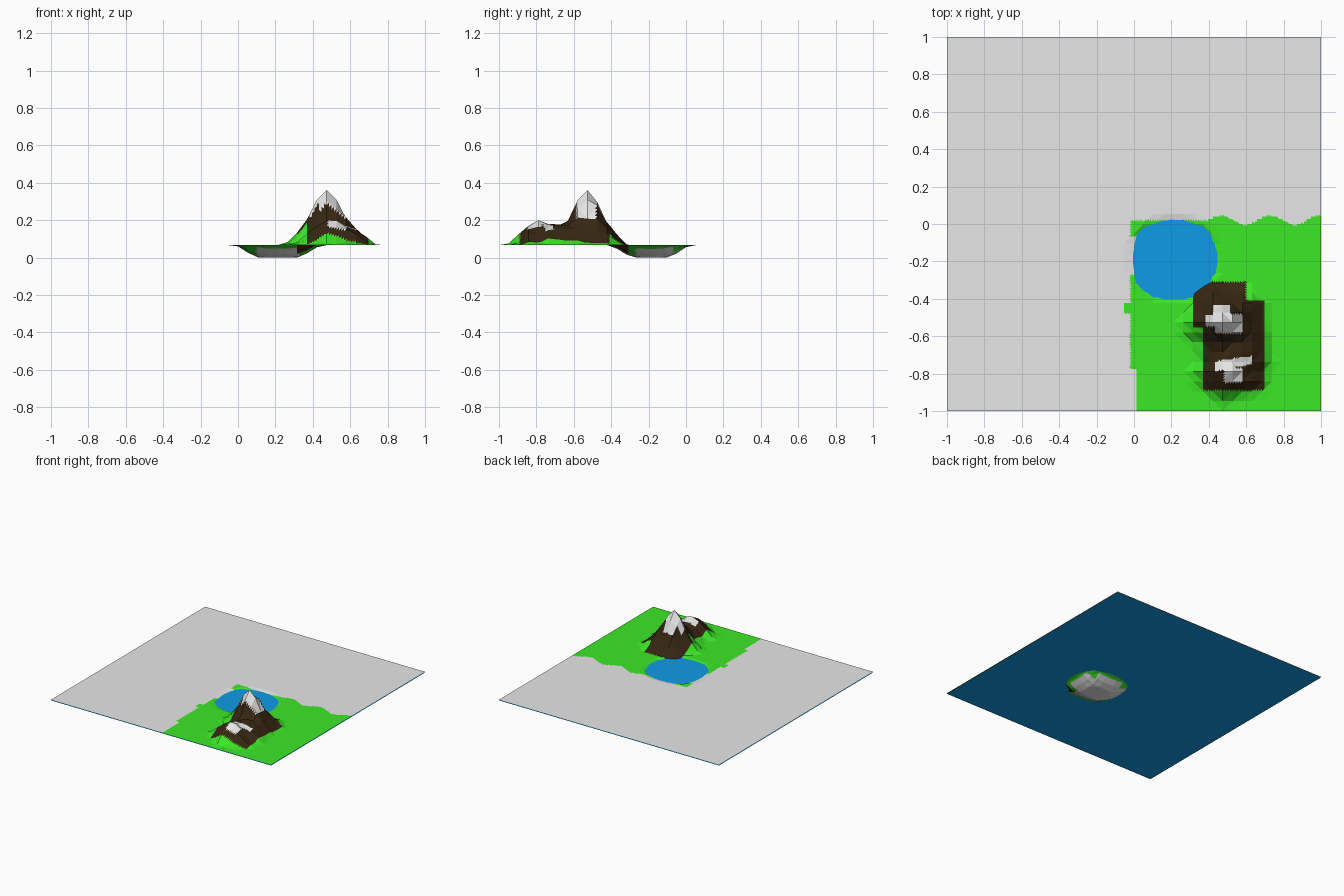
import bpy, bmesh, math

if "Cube" in bpy.data.objects:
    bpy.data.objects.remove(bpy.data.objects["Cube"])

BASE, WATER = 0.067, 0.061


def material(name, rgb):
    m = bpy.data.materials.new(name)
    m.diffuse_color = (*rgb, 1)
    m.use_nodes = True
    m.node_tree.nodes["Principled BSDF"].inputs["Base Color"].default_value = m.diffuse_color
    return m


GREY, GREEN, BROWN = 0, 1, 2
mats = [material("pale grey", (0.8, 0.8, 0.8)),
        material("grass green", (0.045, 0.8, 0.02)),
        material("rock brown", (0.038, 0.02, 0.006))]
blue = material("water blue", (0.005, 0.33, 0.8))


def interp(t, pts):
    """Piecewise linear profile lookup."""
    if t <= pts[0][0]:
        return pts[0][1]
    for (a, p), (b, q) in zip(pts, pts[1:]):
        if t <= b:
            return p + (q - p) * (t - a) / (b - a)
    return pts[-1][1]


def inside(x, y, x0, x1, y0, y1):
    return x0 < x < x1 and y0 < y < y1


TALL = [(0, .295), (.05, .24), (.10, .13), (.16, .045), (.21, 0)]
SMALL = [(0, .15), (.05, .115), (.10, .08), (.16, .02), (.2, 0)]
SADDLE = [(0, .115), (.08, .10), (.14, .05), (.2, 0)]
BASIN = [(.45, BASE), (.72, .037), (.9, .008), (1, 0)]


def peak(x, y, cx, cy, profile, right=1.0, front=1.0):
    dx, dy = x - cx, y - cy
    if dx > 0:
        dx /= right
    if dy < 0:
        dy /= front
    r = math.hypot(dx, dy)
    # craggy variation of the slope around the peak
    r *= 1 + 0.1 * math.sin(5 * math.atan2(dy, dx) + 1)
    return interp(r, profile)


def height(x, y):
    hill = max(peak(x, y, .474, -.526, TALL, 1.2),
               peak(x, y, .50, -.789, SMALL, 1.15, .8),
               peak(x, y, .54, -.67, SADDLE))
    u = (abs((x - .215) / .235) ** 3 + abs((y + .19) / .215) ** 3) ** (1 / 3)
    return BASE + hill - interp(u, BASIN)


def colour(x, y, z):
    # snow caps
    if (inside(x, y, .43, .575, -.585, -.48) or inside(x, y, .42, .51, -.53, -.43)
            or inside(x, y, .385, .45, -.545, -.49)):
        return GREY
    if inside(x, y, .43, .63, -.79 + .2 * (x - .43), -.735 + .15 * (x - .43)) \
            or inside(x, y, .48, .58, -.85, -.77):
        return GREY
    # bare rock
    if (inside(x, y, .32, .6, -.55, -.31) or inside(x, y, .37, .7, -.89, -.41)):
        return BROWN
    # lake bed
    if inside(x, y, -.05, .41, -.27, -.07) or inside(x, y, .1, .33, -.37, -.01):
        return GREY
    # grass with a ragged border
    left = -.02 + (.03 if y < -.78 else 0) - (.03 if -.48 < y < -.42 else 0)
    top = .02 if x < .4 else .02 + .025 * math.sin((x - .4) * 24)
    return GREEN if x > left and y < top else GREY


def finish(bm, name, materials):
    me = bpy.data.meshes.new(name)
    bm.to_mesh(me)
    bm.free()
    for m in materials:
        me.materials.append(m)
    ob = bpy.data.objects.new(name, me)
    bpy.context.collection.objects.link(ob)
    return ob


# Terrain: coarse faceted relief, then flat subdivision for the painted borders
bm = bmesh.new()
bmesh.ops.create_grid(bm, x_segments=38, y_segments=38, size=1)
for v in bm.verts:
    v.co.z = max(0, height(v.co.x, v.co.y))
bmesh.ops.triangulate(bm, faces=bm.faces[:])
edges = {e for f in bm.faces
         if f.calc_center_median().x > -.12 and f.calc_center_median().y < .12
         for e in f.edges}
bmesh.ops.subdivide_edges(bm, edges=list(edges), cuts=3, use_grid_fill=True)
for f in bm.faces:
    f.material_index = colour(*f.calc_center_median())
    f.smooth = False
finish(bm, "terrain", mats)

# Water sheet just under the land, showing through the basin
bm = bmesh.new()
bmesh.ops.create_grid(bm, x_segments=1, y_segments=1, size=1)
for v in bm.verts:
    v.co.z = WATER
finish(bm, "water", [blue])
